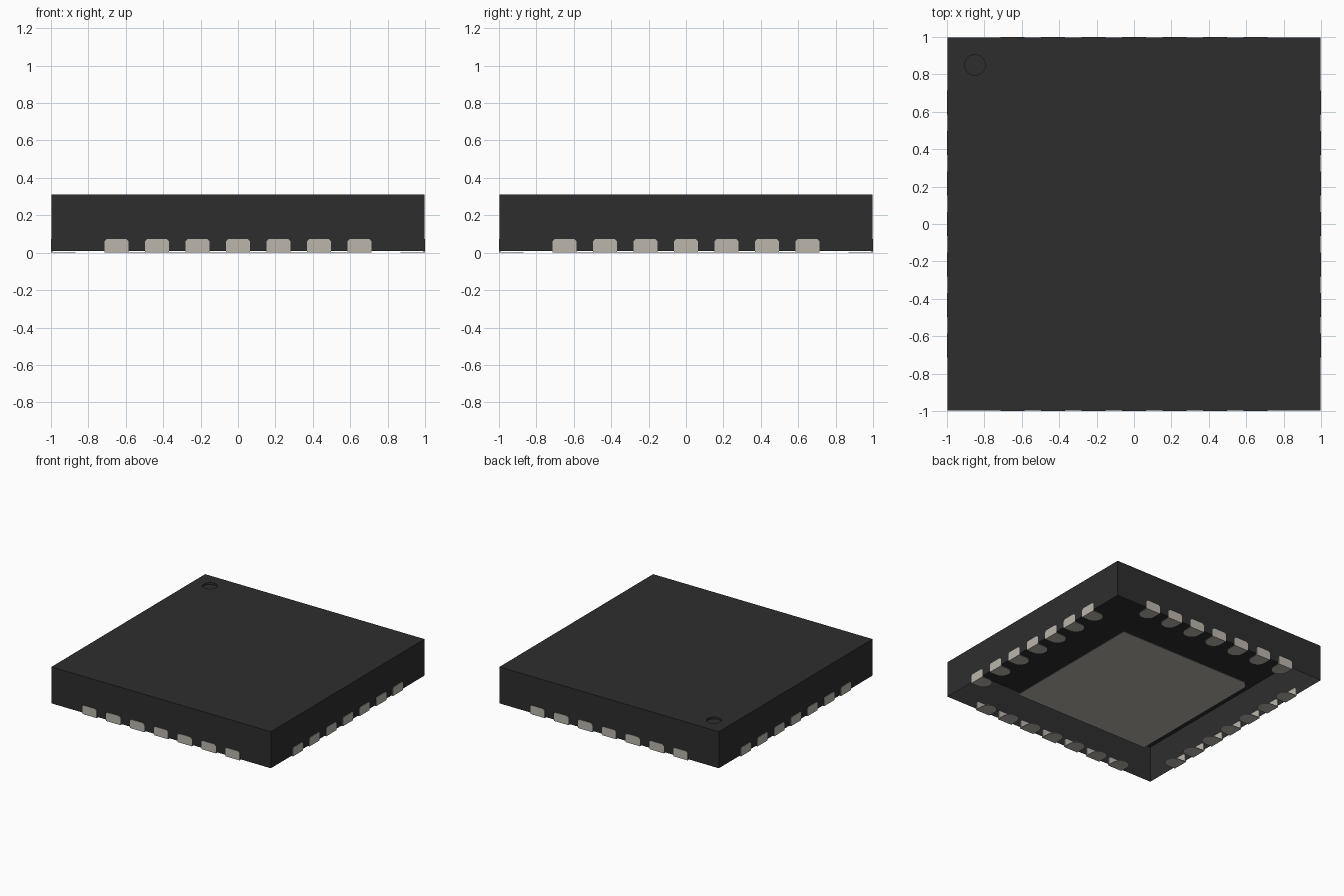
import bpy, bmesh, math
from mathutils import Matrix, Vector

cube = bpy.data.objects.get("Cube")
if cube:
    bpy.data.objects.remove(cube, do_unlink=True)


def material(name, rgb):
    m = bpy.data.materials.new(name)
    m.diffuse_color = (*rgb, 1)
    m.use_nodes = True
    node = next(n for n in m.node_tree.nodes if n.type == 'BSDF_PRINCIPLED')
    node.inputs["Base Color"].default_value = (*rgb, 1)
    node.inputs["Roughness"].default_value = 0.7
    return m


BLACK = material("black_resin", (0.027, 0.027, 0.027))
METAL = material("tinned_metal", (0.50, 0.465, 0.41))


def to_mesh(bm, name, mat):
    mesh = bpy.data.meshes.new(name)
    bm.to_mesh(mesh)
    bm.free()
    mesh.materials.append(mat)
    return mesh


def add_object(name, mesh, angle=0, offset=(0, 0, 0)):
    ob = bpy.data.objects.new(name, mesh)
    ob.matrix_world = Matrix.Rotation(angle, 4, 'Z') @ Matrix.Translation(offset)
    bpy.context.collection.objects.link(ob)
    return ob


def prism(bm, points, direction):
    """Extrude a flat outline into a closed solid."""
    face = bm.faces.new([bm.verts.new(p) for p in points])
    ext = bmesh.ops.extrude_face_region(bm, geom=[face], use_keep_orig=True)
    moved = [g for g in ext["geom"] if isinstance(g, bmesh.types.BMVert)]
    bmesh.ops.translate(bm, verts=moved, vec=Vector(direction))
    bmesh.ops.recalc_face_normals(bm, faces=bm.faces)


# Body: a shell open underneath, with a round pin-one dimple in the top
HALF, BOTTOM, TOP = 0.997, 0.01, 0.31
DIMPLE, DIMPLE_R, DIMPLE_DEPTH = (-0.85, 0.85), 0.055, 0.015


def ring(bm, points, z):
    verts = [bm.verts.new((x, y, z)) for x, y in points]
    n = len(verts)
    return verts, [bm.edges.new((verts[i], verts[(i + 1) % n])) for i in range(n)]


def walls(bm, upper, lower):
    n = len(upper)
    for i in range(n):
        j = (i + 1) % n
        bm.faces.new((lower[i], lower[j], upper[j], upper[i]))


square = [(-HALF, -HALF), (HALF, -HALF), (HALF, HALF), (-HALF, HALF)]
circle = [(DIMPLE[0] + DIMPLE_R * math.cos(a), DIMPLE[1] + DIMPLE_R * math.sin(a))
          for a in (2 * math.pi * i / 32 for i in range(32))]
bm = bmesh.new()
rim, rim_edges = ring(bm, square, TOP)
hole, hole_edges = ring(bm, circle, TOP)
bmesh.ops.triangle_fill(bm, use_beauty=True, edges=rim_edges + hole_edges, normal=(0, 0, 1))
foot, _ = ring(bm, square, BOTTOM)
floor, _ = ring(bm, circle, TOP - DIMPLE_DEPTH)
walls(bm, rim, foot)
walls(bm, floor, hole)
bm.faces.new(floor)
bmesh.ops.recalc_face_normals(bm, faces=bm.faces)
add_object("package_body", to_mesh(bm, "package_body", BLACK))

# Contact: upright side plate and a round-ended sole, made for the front side
W, LENGTH, HEIGHT, R = 0.065, 0.13, 0.072, 0.012
bm = bmesh.new()
side = [(-W, -1, 0), (W, -1, 0), (W, -1, HEIGHT - R), (W - R, -1, HEIGHT),
        (-W + R, -1, HEIGHT), (-W, -1, HEIGHT - R)]
prism(bm, side, (0, 0.009, 0))
arc = [(W * math.cos(a), -1 + LENGTH - W + W * math.sin(a), 0)
       for a in (math.pi * i / 16 for i in range(17))]
prism(bm, [(-W, -1, 0), (W, -1, 0)] + arc, (0, 0, 0.004))
contact = to_mesh(bm, "contact", METAL)

# Seven contacts on each of the four sides
for s, label in enumerate(("front", "left", "back", "right")):
    for i in range(7):
        add_object(f"{label}_contact_{i + 1}", contact, s * math.pi / 2,
                   ((i - 3) * 0.2165, 0, 0))

# Square thermal pad with one clipped corner
P, C = 0.62, 0.05
bm = bmesh.new()
prism(bm, [(-P, -P, 0), (P, -P, 0), (P, P, 0), (-P + C, P, 0), (-P, P - C, 0)],
      (0, 0, 0.004))
add_object("thermal_pad", to_mesh(bm, "thermal_pad", METAL))
